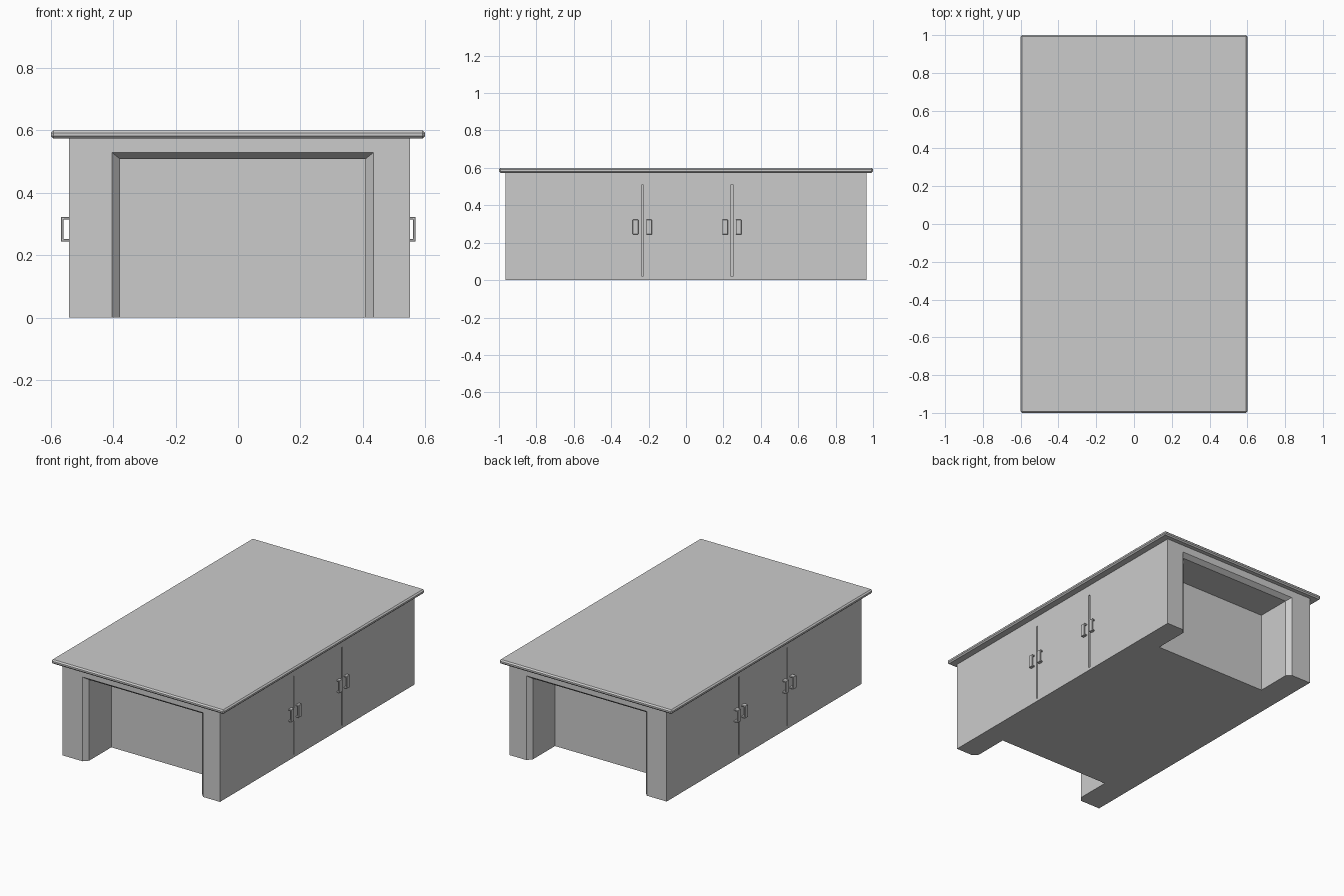
import bpy, bmesh

if "Cube" in bpy.data.objects:
    bpy.data.objects.remove(bpy.data.objects["Cube"])

X0, X1, YB = -0.542, 0.551, 0.966   # cabinet extents


def box(name, lo, hi):
    bm = bmesh.new()
    bmesh.ops.create_cube(bm, size=1)
    for v in bm.verts:
        v.co = [lo[i] + (v.co[i] + 0.5) * (hi[i] - lo[i]) for i in range(3)]
    return finish(name, bm)


def finish(name, bm):
    bmesh.ops.recalc_face_normals(bm, faces=bm.faces)
    me = bpy.data.meshes.new(name)
    bm.to_mesh(me)
    bm.free()
    ob = bpy.data.objects.new(name, me)
    bpy.context.collection.objects.link(ob)
    return ob


def bevel(ob, width):
    m = ob.modifiers.new("bevel", 'BEVEL')
    m.width = width
    m.segments = 1


def niche_cutter(name, s):
    # recess with a flared mouth; the mouth overshoots the cabinet face
    bm = bmesh.new()
    rings = []
    for y, f in ((0.718, 0), (YB - 0.028, 0), (YB + 0.028, 2)):
        a, b, t = -0.378 - 0.026 * f, 0.408 + 0.026 * f, 0.508 + 0.021 * f
        rings.append([bm.verts.new((x, s * y, z)) for x, z in
                      ((a, -0.1), (b, -0.1), (b, t), (a, t))])
    for r, q in zip(rings, rings[1:]):
        for i in range(4):
            j = (i + 1) % 4
            bm.faces.new((r[i], r[j], q[j], q[i]))
    bm.faces.new(rings[0])
    bm.faces.new(rings[-1])
    return finish(name, bm)


def cut(ob, cutter):
    m = ob.modifiers.new("cut", 'BOOLEAN')
    m.operation = 'DIFFERENCE'
    m.solver = 'EXACT'
    m.object = cutter
    cutter.hide_render = True
    cutter.hide_set(True)


# table top with chamfered edges
top = box("table_top", (-0.6, -1, 0.574), (0.6, 1, 0.6))
bevel(top, 0.008)

# cabinet body with end niches and door gaps
body = box("cabinet_body", (X0, -YB, 0), (X1, YB, 0.575))
for s, end in ((-1, "front"), (1, "back")):
    cut(body, niche_cutter(end + "_niche_cutter", s))
for side, x in (("left", X0), ("right", X1)):
    for k, (y, w) in enumerate(((-0.233, 0.003), (0.246, 0.005))):
        cut(body, box(f"{side}_door_gap_cutter_{k}", (x - 0.01, y - w, 0.018),
                      (x + 0.01, y + w, 0.51)))


def handle(name, x, tip, y):
    # U-shaped pull: rectangular arch extruded across its width
    d = 1 if tip > x else -1
    root, inner = x - 0.004 * d, tip - 0.008 * d
    prof = [(root, 0.244), (tip, 0.244), (tip, 0.323), (root, 0.323),
            (root, 0.315), (inner, 0.315), (inner, 0.252), (root, 0.252)]
    bm = bmesh.new()
    f = bm.faces.new([bm.verts.new((px, y - 0.015, pz)) for px, pz in prof])
    e = bmesh.ops.extrude_face_region(bm, geom=[f])
    vs = [g for g in e["geom"] if isinstance(g, bmesh.types.BMVert)]
    bmesh.ops.translate(bm, verts=vs, vec=(0, 0.03, 0))
    bevel(finish(name, bm), 0.0015)


# door handles
for k, y in enumerate((-0.27, -0.197, 0.209, 0.281)):
    handle(f"left_handle_{k}", X0, -0.568, y)
    handle(f"right_handle_{k}", X1, 0.57, y)
